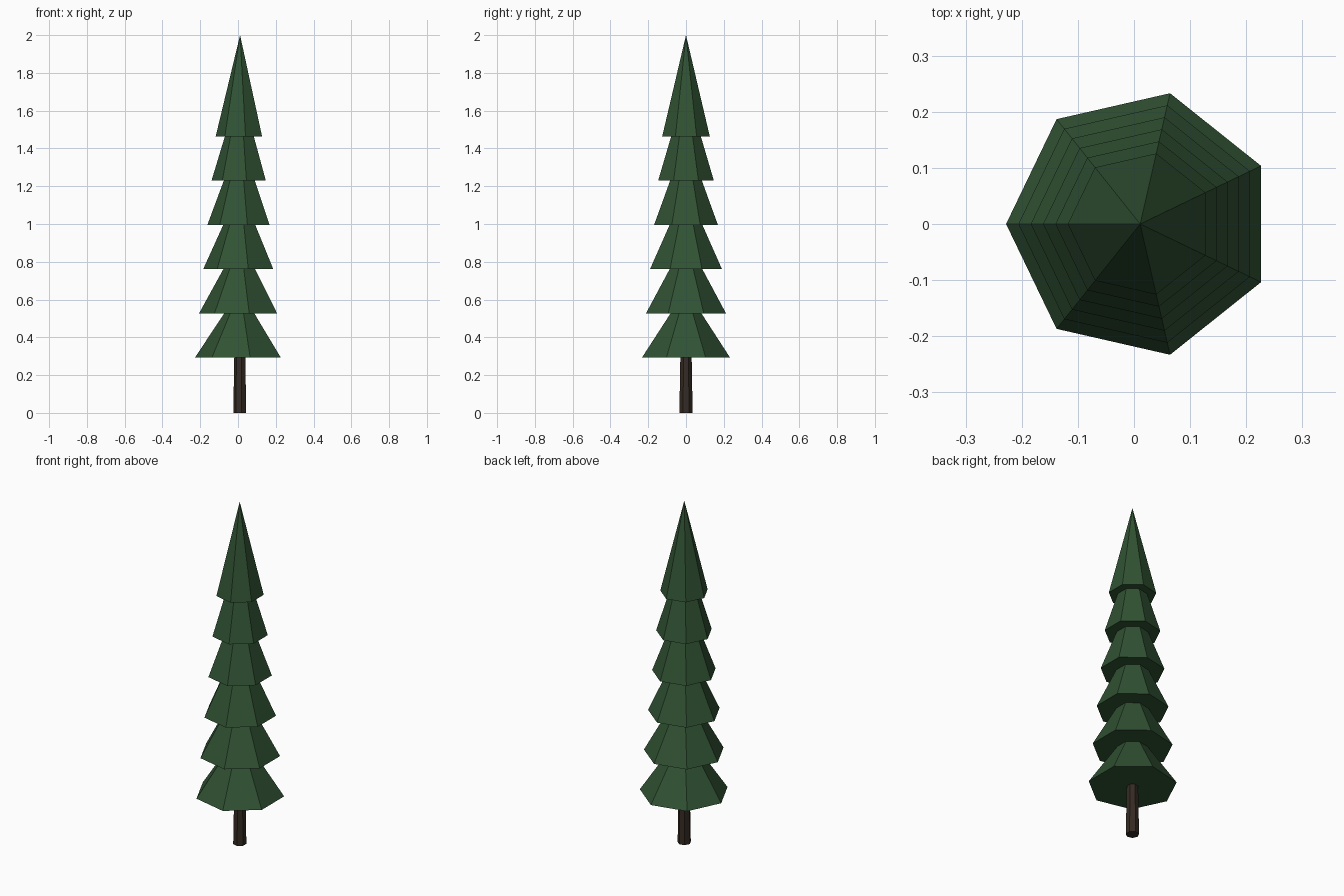
import bpy
import math

if "Cube" in bpy.data.objects:
    bpy.data.objects.remove(bpy.data.objects["Cube"])

CENTRE_X = 0.011
SIDES = 7


def material(name, colour):
    mat = bpy.data.materials.new(name)
    mat.diffuse_color = (*colour, 1.0)
    mat.use_nodes = True
    mat.node_tree.nodes["Principled BSDF"].inputs["Base Color"].default_value = mat.diffuse_color
    return mat


def cone(name, r_bottom, r_top, z, height, mat):
    """Flat-sided closed cone standing on z, with one corner facing -x."""
    bpy.ops.mesh.primitive_cone_add(
        vertices=SIDES, radius1=r_bottom, radius2=r_top, depth=height,
        location=(CENTRE_X, 0, z + height / 2), rotation=(0, 0, math.pi / 2))
    obj = bpy.context.object
    obj.name = name
    obj.data.materials.append(mat)
    return obj


needles = material("dark green needles", (0.030, 0.084, 0.033))
bark = material("dark brown bark", (0.036, 0.024, 0.016))

# Trunk, narrowing slightly and ending inside the lowest tier
cone("trunk", 0.036, 0.028, 0.0, 0.45, bark)

# Six foliage tiers: each higher one is narrower and steeper
for i in range(6):
    cone(f"foliage_tier_{i + 1}", 0.239 - 0.022 * i, 0.0,
         0.293 + 0.2343 * i, 0.36 + 0.0351 * i, needles)
